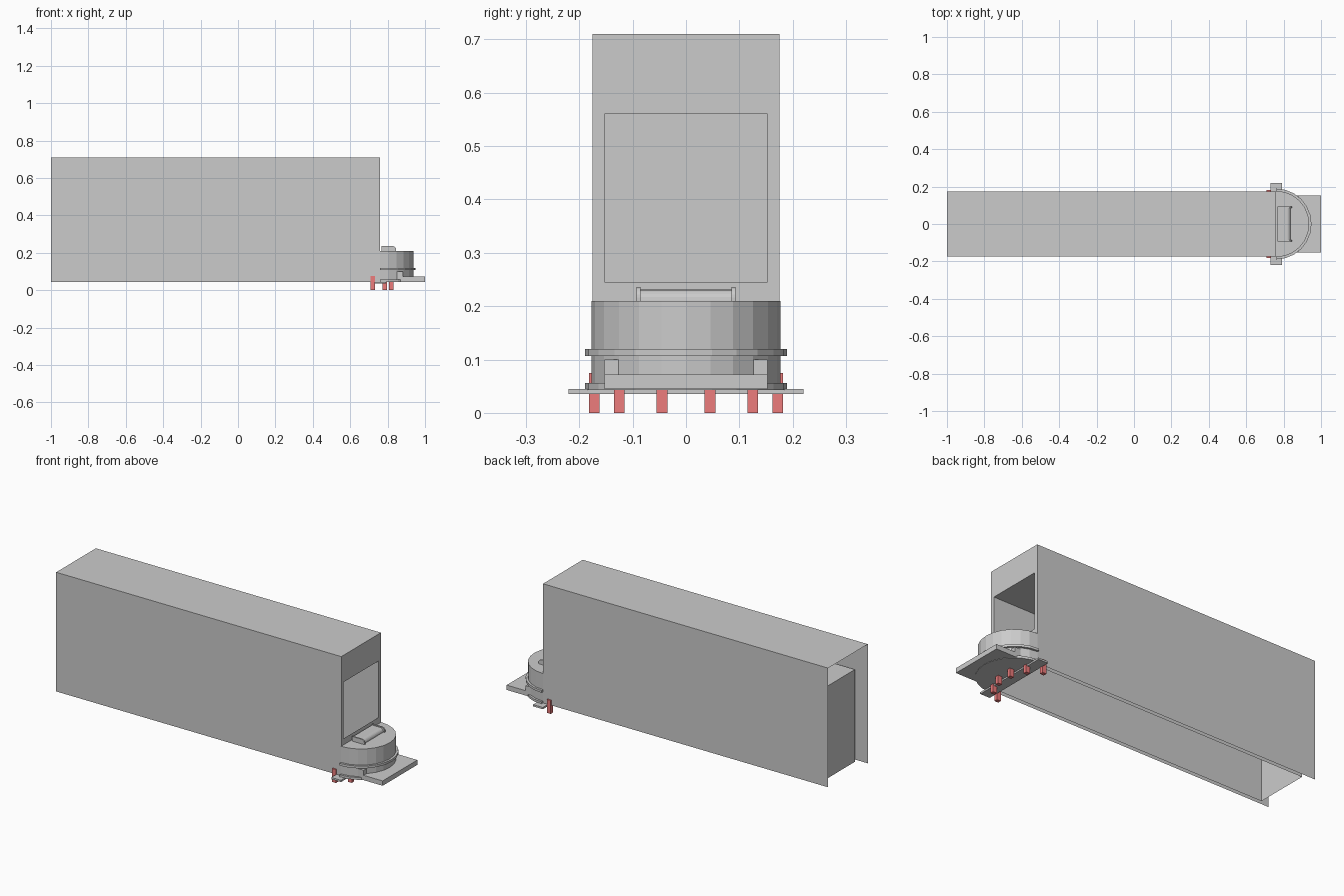
import bpy, bmesh, math

if "Cube" in bpy.data.objects:
    bpy.data.objects.remove(bpy.data.objects["Cube"])


def finish(name, bm, mat=None):
    bmesh.ops.recalc_face_normals(bm, faces=bm.faces)
    me = bpy.data.meshes.new(name)
    bm.to_mesh(me)
    bm.free()
    ob = bpy.data.objects.new(name, me)
    bpy.context.collection.objects.link(ob)
    if mat:
        me.materials.append(mat)
    return ob


def box(name, x, y, z, skip=(), mat=None):
    """Box from ranges; skip drops the sides whose normals are listed."""
    bm = bmesh.new()
    bmesh.ops.create_cube(bm, size=1)
    bm.normal_update()
    drop = [f for f in bm.faces if tuple(round(c) for c in f.normal) in skip]
    bmesh.ops.delete(bm, geom=drop, context='FACES')
    for v in bm.verts:
        for i, r in enumerate((x, y, z)):
            v.co[i] = r[0] if v.co[i] < 0 else r[1]
    return finish(name, bm, mat)


def prism(name, pts, offset):
    """Extrude a closed outline of 3D points."""
    bm = bmesh.new()
    f = bm.faces.new([bm.verts.new(p) for p in pts])
    ext = bmesh.ops.extrude_face_region(bm, geom=[f], use_keep_orig=True)
    bmesh.ops.translate(bm, vec=offset,
                        verts=[g for g in ext['geom'] if isinstance(g, bmesh.types.BMVert)])
    return finish(name, bm)


def half_disc(name, r, z0, z1, n=12):
    pts = [(FRONT + r * math.cos(a), r * math.sin(a), z0)
           for a in (math.pi * (i / n - 0.5) for i in range(n + 1))]
    return prism(name, pts, (0, 0, z1 - z0))


FRONT, BASE = 0.76, 0.045
DOWN, AHEAD, BEHIND = (0, 0, -1), (1, 0, 0), (-1, 0, 0)

# Thin outer shell, open below and at both ends
box("outer_shell", (-1, FRONT), (-0.175, 0.175), (BASE, 0.71), (DOWN, AHEAD, BEHIND))
# Thin inner duct, open below and at the front
box("inner_duct", (-0.936, FRONT), (-0.153, 0.153), (BASE, 0.56), (DOWN, AHEAD))

# Front wall around the opening
bm = bmesh.new()
for y0, y1, z0, z1 in ((-0.175, 0.175, 0.56, 0.71), (-0.175, 0.175, BASE, 0.245),
                       (-0.175, -0.153, 0.245, 0.56), (0.153, 0.175, 0.245, 0.56)):
    bm.faces.new([bm.verts.new((FRONT, y, z))
                  for y, z in ((y0, z0), (y1, z0), (y1, z1), (y0, z1))])
finish("front_wall", bm)

# Rounded base housing with two rims
half_disc("housing", 0.177, BASE, 0.21)
half_disc("middle_rim", 0.189, 0.107, 0.12)
half_disc("lower_rim", 0.189, 0.043, 0.056)

# Block and projecting tray
box("tray_block", (FRONT, 0.883), (-0.153, 0.153), (BASE, 0.1))
box("tray", (0.85, 1.0), (-0.153, 0.153), (BASE, 0.072))

# Mounting bar under the housing
box("mounting_bar", (0.73, 0.79), (-0.22, 0.22), (0.035, BASE))

# Rounded roller cover with end cheeks
def cover_profile(y, top, x1):
    rad = 0.02
    arc = [(x1 - rad + rad * math.sin(a), y, top - rad + rad * math.cos(a))
           for a in (math.pi / 2 * i / 5 for i in range(6))]
    return [(0.768, y, 0.205), (0.768, y, top)] + arc + [(x1, y, 0.205)]

prism("roller_cover", cover_profile(-0.086, 0.231, 0.838), (0, 0.172, 0))
for side, y in (("left", -0.093), ("right", 0.085)):
    prism("cover_cheek_" + side, cover_profile(y, 0.236, 0.846), (0, 0.008, 0))

# Plain red feet along an arc below the housing
red = bpy.data.materials.new("red")
red.diffuse_color = (0.85, 0.2, 0.2, 1)
red.use_nodes = True
red.node_tree.nodes["Principled BSDF"].inputs["Base Color"].default_value = red.diffuse_color
for y, x, top in ((0.045, 0.82, 0.044), (0.125, 0.785, 0.044), (0.172, 0.72, 0.075)):
    for s in (-1, 1):
        box("red_foot", (x - 0.012, x + 0.012),
            (s * y - 0.01, s * y + 0.01), (0, top), mat=red)
